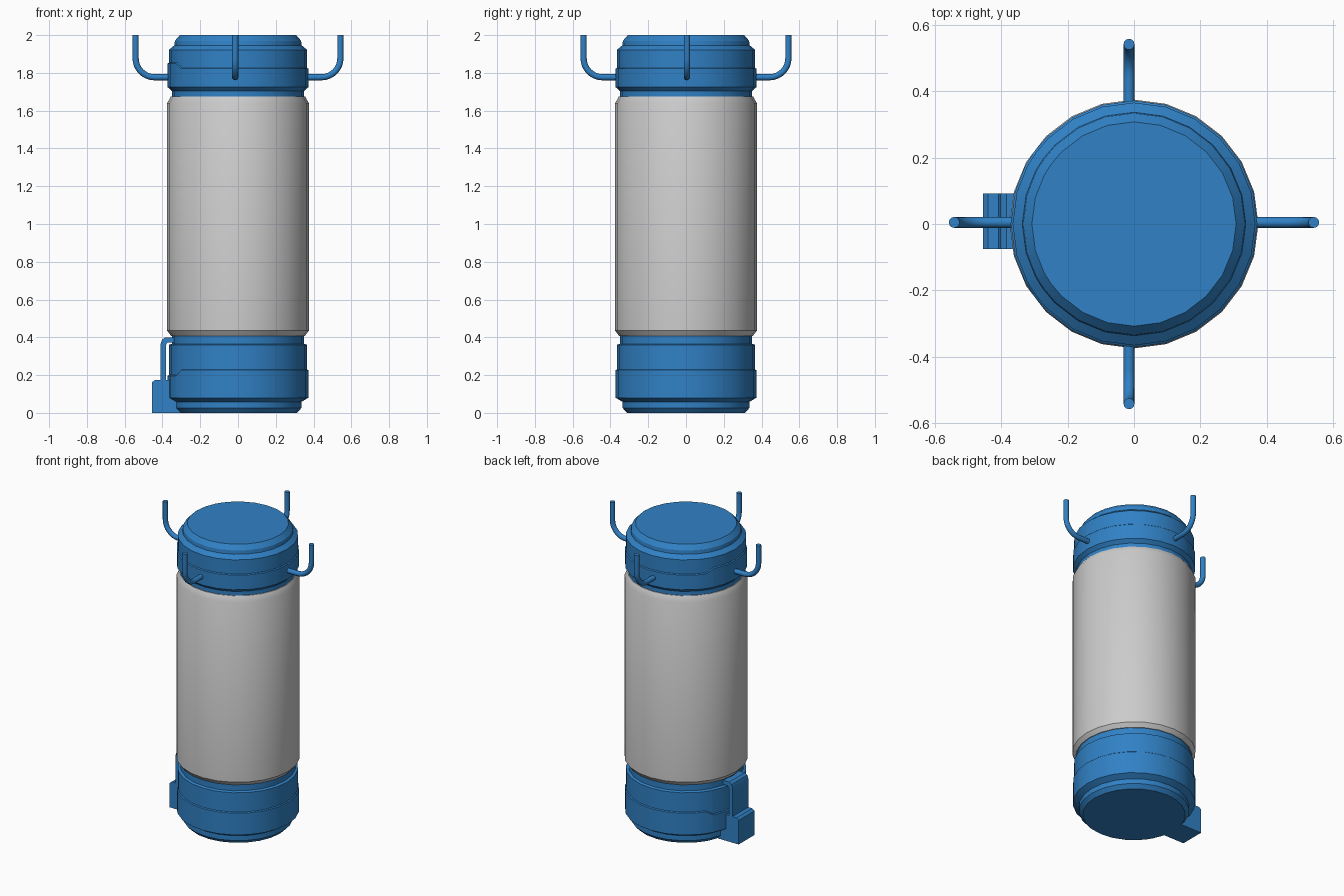
import bpy, math

if "Cube" in bpy.data.objects:
    bpy.data.objects.remove(bpy.data.objects["Cube"])

SEG = 24
blue = bpy.data.materials.new("blue_plastic")
blue.diffuse_color = (0.03, 0.22, 0.56, 1)
blue.use_nodes = True
blue.node_tree.nodes["Principled BSDF"].inputs["Base Color"].default_value = blue.diffuse_color


def finish(ob, mat=None, angle=30):
    if mat:
        ob.data.materials.append(mat)
    bpy.ops.object.select_all(action='DESELECT')
    ob.select_set(True)
    bpy.context.view_layer.objects.active = ob
    bpy.ops.object.shade_smooth_by_angle(angle=math.radians(angle))
    return ob


def make(name, verts, faces):
    me = bpy.data.meshes.new(name)
    me.from_pydata(verts, [], faces)
    me.update()
    ob = bpy.data.objects.new(name, me)
    bpy.context.collection.objects.link(ob)
    return ob


def jog(a):
    """1 near the -x side, 0 elsewhere, with a short ramp between."""
    d = abs(math.degrees(a) - 180)
    return min(1, max(0, (36 - d) / 8))


def lathe(name, profile, mat=None, angles=None):
    """Profile rows are (radius, z, jog height), listed bottom to top."""
    angles = angles or [2 * math.pi * i / SEG for i in range(SEG)]
    n = len(angles)
    verts = [(r * math.cos(a), r * math.sin(a), z + h * jog(a))
             for r, z, h in profile for a in angles]
    faces = [(k * n + i, k * n + (i + 1) % n, (k + 1) * n + (i + 1) % n, (k + 1) * n + i)
             for k in range(len(profile) - 1) for i in range(n)]
    faces.append(tuple(reversed(range(n))))
    faces.append(tuple(range((len(profile) - 1) * n, len(profile) * n)))
    return finish(make(name, verts, faces), mat)


# Cap angles: regular steps plus the corners of the stepped seam
cap_angles = sorted({round(math.radians(d), 5) for d in
                     [360 / SEG * i for i in range(SEG)] + [144, 152, 208, 216]})

# Grey barrel
lathe("barrel", [(0.355, 0.408, 0), (0.375, 0.435, 0), (0.375, 1.64, 0), (0.355, 1.676, 0)])

# Lower cap with foot rim, stepped seam and neck
lathe("lower_cap", [(0.312, 0, 0), (0.335, 0.025, 0), (0.335, 0.058, 0), (0.372, 0.08, 0),
                    (0.372, 0.226, -0.03), (0.366, 0.231, -0.03), (0.366, 0.36, 0),
                    (0.35, 0.366, 0), (0.35, 0.42, 0)], blue, cap_angles)

# Upper cap with neck, stepped seam and lid rim
lathe("upper_cap", [(0.35, 1.66, 0), (0.35, 1.703, 0), (0.372, 1.724, 0),
                    (0.372, 1.822, 0.027), (0.366, 1.827, 0.027), (0.366, 1.922, 0),
                    (0.337, 1.946, 0), (0.334, 1.97, 0), (0.308, 2.0, 0)], blue, cap_angles)

# Four upturned hooks around the upper cap
BEND, REACH, LOW, R, SIDES = 0.1, 0.542, 1.777, 0.0165, 12
path = [(0.34, LOW, 0)]
path += [(REACH - BEND + BEND * math.sin(t), LOW + BEND - BEND * math.cos(t), t)
         for t in [math.pi / 2 * i / 8 for i in range(9)]]
path.append((REACH, 2.0, math.pi / 2))
ring = [2 * math.pi * i / SIDES for i in range(SIDES)]
for q, (name, ox, oy) in enumerate([("hook_right", 0, 0.005), ("hook_back", -0.015, 0),
                                    ("hook_left", 0, 0.005), ("hook_front", -0.015, 0)]):
    c, s = round(math.cos(q * math.pi / 2)), round(math.sin(q * math.pi / 2))
    verts = []
    for px, pz, t in path:
        for a in ring:
            u, v = R * math.cos(a), R * math.sin(a)
            x, y, z = px - v * math.sin(t), u, pz + v * math.cos(t)
            verts.append((c * x - s * y + ox, s * x + c * y + oy, z))
    faces = [(k * SIDES + i, k * SIDES + (i + 1) % SIDES,
              (k + 1) * SIDES + (i + 1) % SIDES, (k + 1) * SIDES + i)
             for k in range(len(path) - 1) for i in range(SIDES)]
    faces.append(tuple(reversed(range(SIDES))))
    faces.append(tuple(range((len(path) - 1) * SIDES, len(path) * SIDES)))
    finish(make(name, verts, faces), blue, 40)


def extrude_xz(name, pts, y0, y1):
    n = len(pts)
    verts = [(x, y, z) for y in (y0, y1) for x, z in pts]
    faces = [tuple(range(n)), tuple(reversed(range(n, 2 * n)))]
    faces += [((i + 1) % n, i, n + i, n + (i + 1) % n) for i in range(n)]
    return finish(make(name, verts, faces), blue)


# Strap bent over the lower cap edge, and the block it ends in
extrude_xz("clip_strap", [(-0.32, 0.372), (-0.374, 0.372), (-0.382, 0.36), (-0.382, 0.10),
                          (-0.41, 0.10), (-0.41, 0.365), (-0.402, 0.388), (-0.385, 0.4),
                          (-0.32, 0.4)][::-1], -0.075, 0.092)
extrude_xz("clip_block", [(-0.30, 0.0), (-0.30, 0.175), (-0.44, 0.175),
                          (-0.455, 0.162), (-0.455, 0.0)][::-1], -0.075, 0.092)
